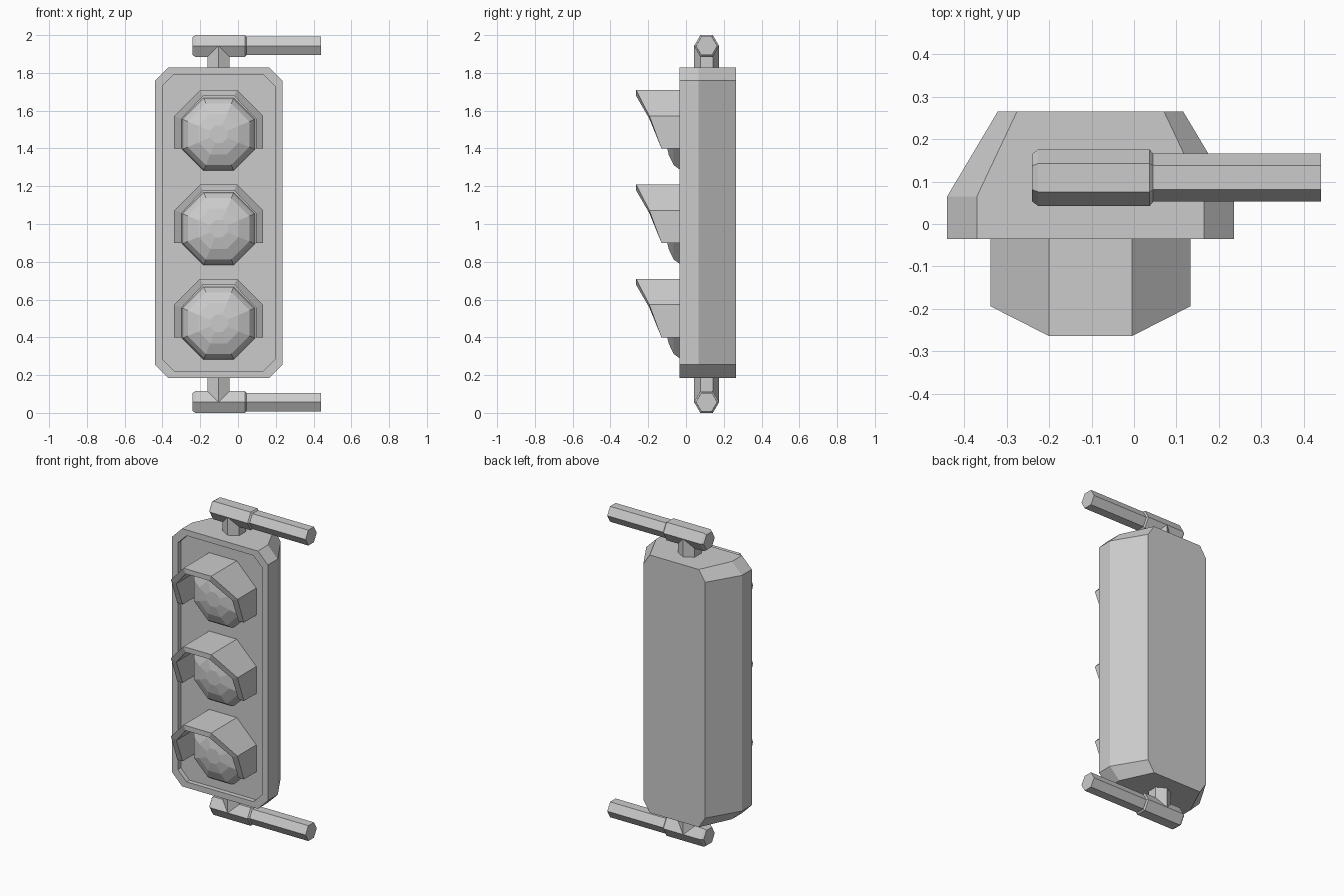
import bpy, bmesh
from math import pi, cos, sin

cube = bpy.data.objects.get("Cube")
if cube:
    bpy.data.objects.remove(cube, do_unlink=True)

grey = bpy.data.materials.new("light grey")
grey.use_nodes = True
grey.diffuse_color = (0.6, 0.6, 0.6, 1)
grey.node_tree.nodes["Principled BSDF"].inputs["Base Color"].default_value = (0.6, 0.6, 0.6, 1)

CX = -0.1025   # centre line of the housing
MID = 1.0      # mid height
PY = 0.109     # depth of the brackets


def loft(name, rings):
    """Skin a row of equal-sized rings and cap both ends."""
    bm = bmesh.new()
    rows = [[bm.verts.new(p) for p in ring] for ring in rings]
    n = len(rows[0])
    for a, b in zip(rows, rows[1:]):
        for i in range(n):
            j = (i + 1) % n
            bm.faces.new((a[i], a[j], b[j], b[i]))
    bm.faces.new(rows[0])
    bm.faces.new(rows[-1])
    bmesh.ops.recalc_face_normals(bm, faces=bm.faces)
    mesh = bpy.data.meshes.new(name)
    bm.to_mesh(mesh)
    bm.free()
    mesh.materials.append(grey)
    obj = bpy.data.objects.new(name, mesh)
    bpy.context.collection.objects.link(obj)
    return obj


def panel(y, hx, hz, cut, squeeze=1.0):
    """Rectangle with clipped corners; squeeze narrows it sideways."""
    pts = [(hx, hz - cut), (hx - cut, hz), (cut - hx, hz), (-hx, hz - cut),
           (-hx, cut - hz), (cut - hx, -hz), (hx - cut, -hz), (hx, cut - hz)]
    return [(CX + x * squeeze, y, MID + 0.007 + z) for x, z in pts]


def octagon(y, apothem, z):
    r = apothem / cos(pi / 8)
    return [(CX + r * cos(pi / 8 + i * pi / 4), y, z + r * sin(pi / 8 + i * pi / 4))
            for i in range(8)]


def hex_x(x, r, z):
    return [(x, PY + r * cos(i * pi / 3), z + r * sin(i * pi / 3)) for i in range(6)]


def hex_z(z, r):
    return [(CX + r * sin(i * pi / 3), PY + r * cos(i * pi / 3), z) for i in range(6)]


# Housing with tapered back and recessed front
loft("housing", [
    panel(0.265, 0.3375, 0.822, 0.07, 0.647),
    panel(0.065, 0.3375, 0.822, 0.07),
    panel(-0.035, 0.3375, 0.822, 0.07),
    panel(-0.035, 0.298, 0.785, 0.062),
    panel(-0.005, 0.298, 0.785, 0.062),
])

# Lenses and their hoods
for label, z in (("top", 1.475), ("middle", 0.975), ("bottom", 0.475)):
    loft(label + "_lens", [octagon(y, a, z) for y, a in (
        (-0.004, 0.193), (-0.035, 0.185), (-0.065, 0.163),
        (-0.092, 0.107), (-0.105, 0.046))])
    # outer x, outer z, inner x, inner z, front y
    half = [(0.235, -0.075, 0.197, -0.075, -0.13),
            (0.235, 0.0975, 0.197, 0.082, -0.194),
            (0.0975, 0.235, 0.082, 0.203, -0.264)]
    full = half + [(-a, b, -c, d, y) for a, b, c, d, y in reversed(half)]
    loft(label + "_hood", [
        [(CX + a, -0.004, z + b), (CX + a, y, z + b),
         (CX + c, y, z + d), (CX + c, -0.004, z + d)] for a, b, c, d, y in full])

# Mounting brackets above and below
for label, s in (("upper", 1), ("lower", -1)):
    zc = MID + s * 0.9425
    loft(label + "_post", [hex_z(MID + s * 0.8, 0.067), hex_z(zc, 0.067)])
    loft(label + "_sleeve", [hex_x(x, r, zc) for x, r in (
        (-0.24, 0.056), (-0.226, 0.0665), (0.037, 0.0665), (0.045, 0.057))])
    loft(label + "_rod", [hex_x(0.02, 0.0565, zc), hex_x(0.44, 0.0565, zc)])
